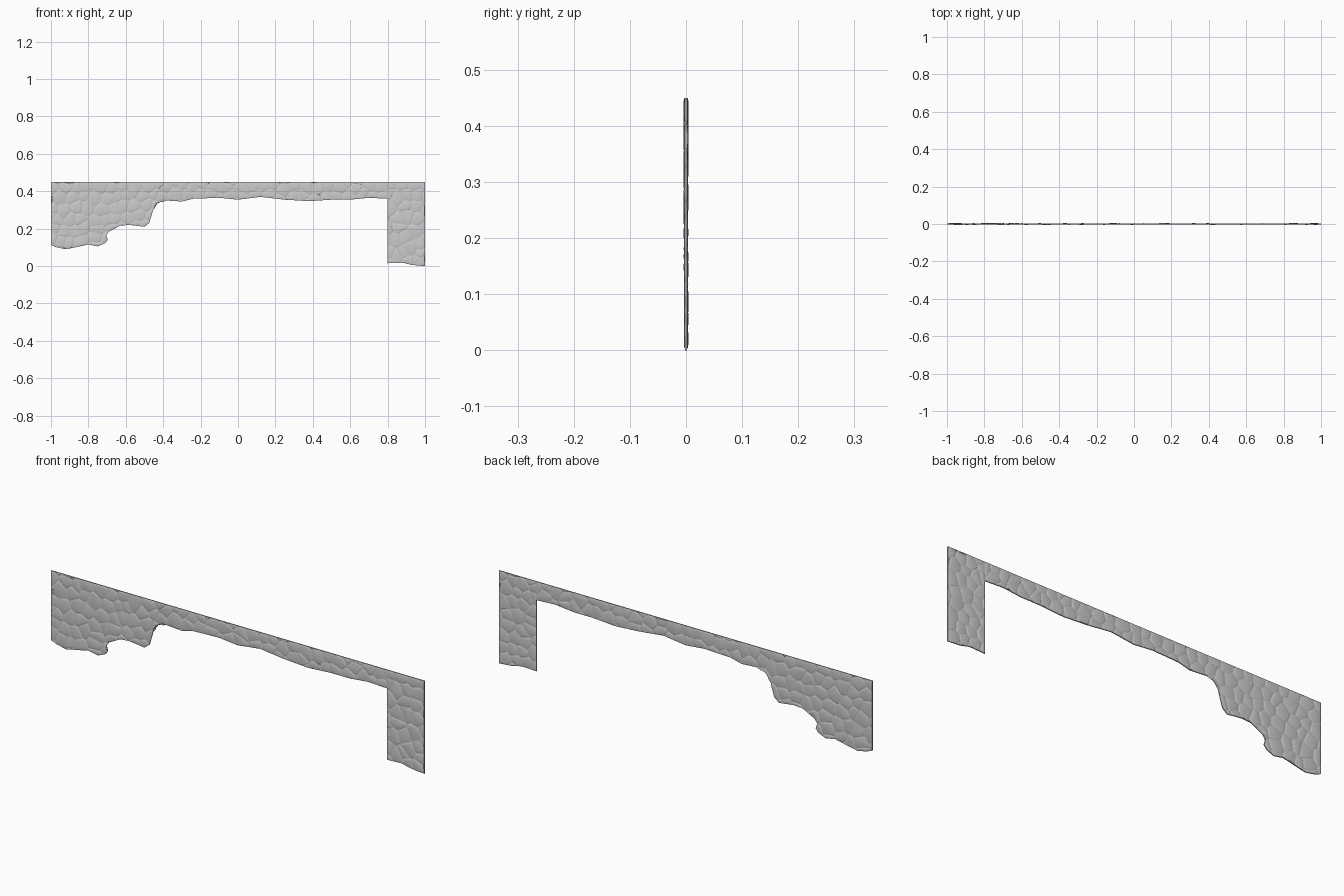
import bpy, bmesh, random
from mathutils import Vector

if "Cube" in bpy.data.objects:
    bpy.data.objects.remove(bpy.data.objects["Cube"])

random.seed(7)
TOP = 0.45
SPACING = 0.062

# Lower edges of the two panels (x, z), left to right
ragged_edge = [(-1, .112), (-.97, .10), (-.92, .09), (-.87, .10), (-.80, .115), (-.75, .105),
               (-.71, .122), (-.697, .14), (-.705, .165), (-.69, .185), (-.66, .2), (-.63, .216),
               (-.58, .22), (-.5, .21), (-.475, .23), (-.462, .27), (-.452, .31), (-.43, .34),
               (-.40, .352), (-.30, .345), (-.24, .36), (-.1, .365), (0, .355), (.12, .37),
               (.25, .355), (.38, .347), (.5, .355), (.6, .355), (.7, .365), (.8, .36)]
post_edge = [(.8, .015), (.88, .018), (.93, .006), (1, 0)]


def outline(edge):
    pts = edge + [(edge[-1][0], TOP), (edge[0][0], TOP)]
    return [Vector(p) for p in pts]


def clip(poly, point, normal):
    """Keep the part of a polygon behind a line."""
    out = []
    for a, b in zip(poly, poly[1:] + poly[:1]):
        da, db = (a - point).dot(normal), (b - point).dot(normal)
        if da <= 0:
            out.append(a)
        if da * db < 0:
            out.append(a.lerp(b, da / (da - db)))
    return out


def area(poly):
    return sum(a.x * b.y - a.y * b.x for a, b in zip(poly, poly[1:] + poly[:1])) / 2


def seeds(x0, x1):
    pts, row, z = [], 0, -0.03
    while z < TOP + .06:
        x = x0 - .05 + (row % 2) * SPACING / 2
        while x < x1 + .06:
            pts.append(Vector((x + random.uniform(-.024, .024), z + random.uniform(-.022, .022))))
            x += SPACING
        z += SPACING * .92
        row += 1
    return pts


def add_stone(bm, poly, side):
    """Rounded, slightly tilted stone: rings that shrink as they rise."""
    c = sum(poly, Vector((0, 0))) / len(poly)
    radius = (abs(area(poly)) / 3.14) ** .5
    tilt = Vector((random.uniform(-.012, .012), random.uniform(-.012, .012)))
    lift = random.uniform(-.0003, .0002)
    rings = []
    for inset, h in ((.0015, .0015), (.0045, .0030), (.0085, .0037)):
        f = max(.25, 1 - inset / radius)
        ring = []
        for p in poly:
            d = (p - c) * f
            q = c + d
            y = min(.0042, h + (lift + tilt.dot(d) if h > .002 else 0))
            ring.append(bm.verts.new((q.x, side * y, q.y)))
        rings.append(ring)
    faces = []
    n = len(poly)
    for lo, hi in zip(rings, rings[1:]):
        for i in range(n):
            j = (i + 1) % n
            faces.append([lo[i], lo[j], hi[j], hi[i]])
    faces.append(rings[-1])
    for f in faces:
        bm.faces.new(f if side < 0 else f[::-1])


def build_panel(name, edge):
    shape = outline(edge)
    bm = bmesh.new()
    # mortar slab
    face = bm.faces.new([bm.verts.new((p.x, -.0022, p.y)) for p in shape])
    ext = bmesh.ops.extrude_face_region(bm, geom=[face], use_keep_orig=True)
    for v in ext["geom"]:
        if isinstance(v, bmesh.types.BMVert):
            v.co.y = .0022
    bmesh.ops.recalc_face_normals(bm, faces=bm.faces[:])
    # irregular stones on both sides
    for side in (-1, 1):
        pts = seeds(edge[0][0], edge[-1][0])
        for p in pts:
            poly = shape
            for q in pts:
                if q is not p and (q - p).length < .2 and poly:
                    poly = clip(poly, (p + q) / 2, q - p)
            clean = [v for i, v in enumerate(poly) if (v - poly[i - 1]).length > .002]
            if len(clean) > 2 and area(clean) > .00015:
                add_stone(bm, clean, side)
    mesh = bpy.data.meshes.new(name)
    bm.to_mesh(mesh)
    bm.free()
    ob = bpy.data.objects.new(name, mesh)
    bpy.context.collection.objects.link(ob)
    bpy.context.view_layer.objects.active = ob
    ob.select_set(True)
    bpy.ops.object.shade_smooth_by_angle(angle=.5)
    ob.select_set(False)


build_panel("broken_stone_wall", ragged_edge)
build_panel("stone_post", post_edge)
